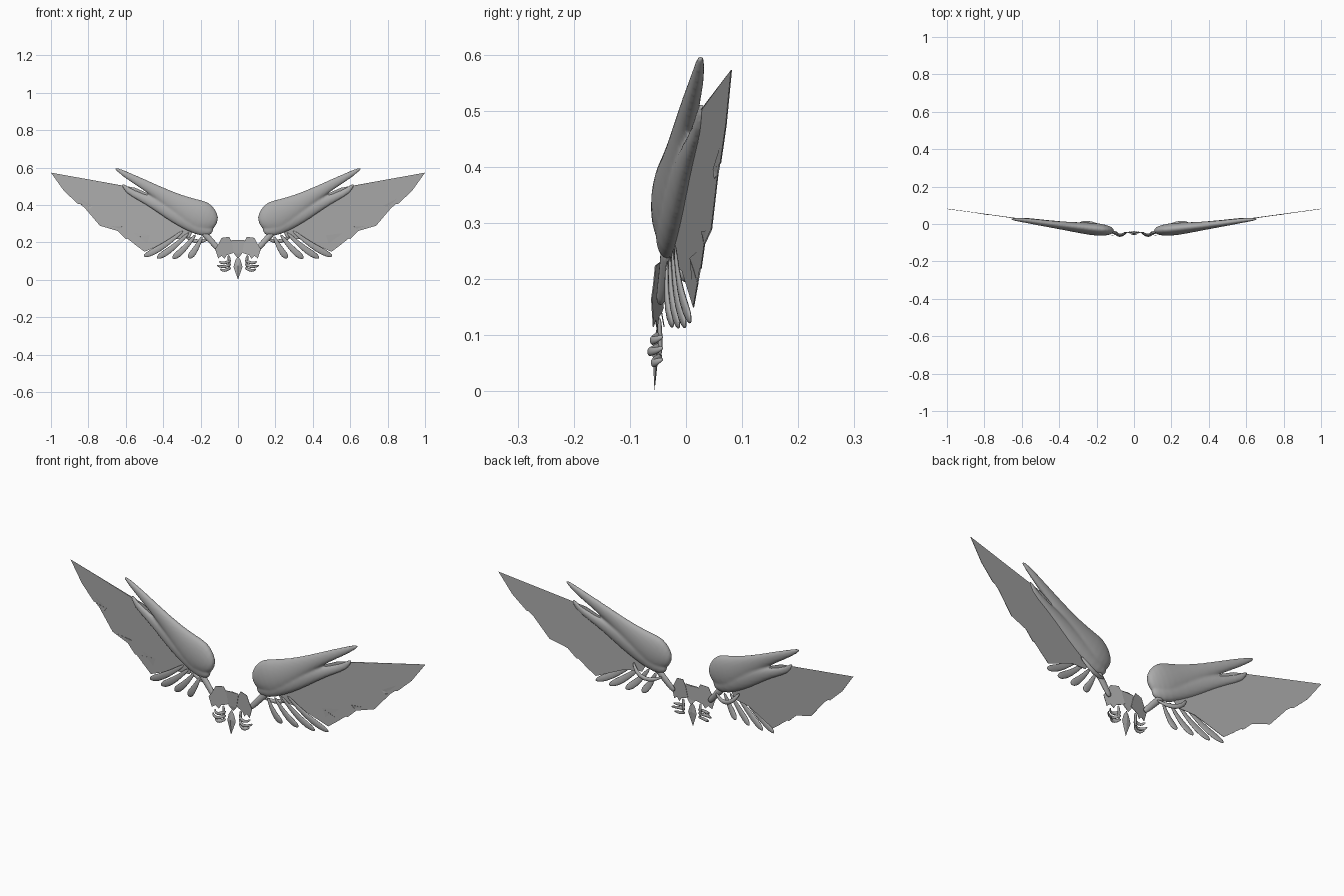
import bpy, bmesh, math
from mathutils import Vector

if "Cube" in bpy.data.objects:
    bpy.data.objects.remove(bpy.data.objects["Cube"])

grey = bpy.data.materials.new("feather_grey")
grey.diffuse_color = (0.41, 0.41, 0.41, 1)
grey.use_nodes = True
grey.node_tree.nodes["Principled BSDF"].inputs["Base Color"].default_value = grey.diffuse_color


def wing_y(x):
    """Depth of the swept wing plane at a given span."""
    return -0.055 + 0.135 * x


def body_y(x):
    """Depth of the gently bowed central shield."""
    return -0.038 - 0.2 * abs(x)


def finish(name, bm, mirror=True):
    bmesh.ops.recalc_face_normals(bm, faces=bm.faces)
    me = bpy.data.meshes.new(name)
    bm.to_mesh(me)
    bm.free()
    me.materials.append(grey)
    ob = bpy.data.objects.new(name, me)
    bpy.context.collection.objects.link(ob)
    if mirror:
        ob.modifiers.new("mirror", 'MIRROR').use_mirror_merge = False
    return ob


def loft(bm, path, n=10):
    """Closed tube; path rows are x, y, z, half width, half depth."""
    pts = [Vector(p[:3]) for p in path]
    rings = []
    for i, p in enumerate(path):
        t = pts[min(i + 1, len(pts) - 1)] - pts[max(i - 1, 0)]
        side = Vector((-t.z, 0, t.x)).normalized()
        depth = t.cross(side).normalized()
        rings.append([bm.verts.new(pts[i] + side * p[3] * math.cos(a) + depth * p[4] * math.sin(a))
                      for a in (2 * math.pi * k / n for k in range(n))])
    for a, b in zip(rings, rings[1:]):
        for k in range(n):
            bm.faces.new((a[k], a[(k + 1) % n], b[(k + 1) % n], b[k]))
    bm.faces.new(rings[0])
    bm.faces.new(rings[-1][::-1])


def smooth(ob, level=1):
    for p in ob.data.polygons:
        p.use_smooth = True
    if level:
        m = ob.modifiers.new("round", 'SUBSURF')
        m.levels = m.render_levels = level
        ob.modifiers.move(len(ob.modifiers) - 1, 0)


def sheet(name, outline, depth, mirror=True):
    """Thin plate cut from an x, z outline."""
    bm = bmesh.new()
    bm.faces.new([bm.verts.new((x, depth(x), z)) for x, z in outline])
    bmesh.ops.triangulate(bm, faces=bm.faces)
    ob = finish(name, bm, mirror)
    ob.modifiers.new("thickness", 'SOLIDIFY').thickness = 0.002
    return ob


# Flat flight feathers with notched trailing edge
sheet("flight_feathers", [
    (1.0, .573), (.93, .475), (.857, .407), (.775, .396), (.79, .38), (.82, .385),
    (.738, .289), (.62, .285), (.645, .262), (.60, .219), (.47, .238), (.557, .193),
    (.50, .15), (.35, .215), (.26, .225), (.22, .30), (.32, .39), (.55, .492), (.62, .503)], wing_y)

# Short inner feathers, fanned under the wing
bm = bmesh.new()
for rx, rz, tx, tz in ((.29, .265, .505, .125), (.26, .255, .435, .116),
                       (.225, .245, .35, .115), (.19, .235, .265, .116)):
    rows = []
    for t, w in ((0, .008), (.3, .013), (.65, .02), (.9, .018), (1, .004)):
        x = rx + (tx - rx) * t
        z = rz + (tz - rz) * t - 0.014 * math.sin(math.pi * t)
        rows.append((x, wing_y(x) - .004 - .006 * math.sin(math.pi * t), z, w, w * .35))
    loft(bm, rows, 8)
smooth(finish("inner_feathers", bm))

# Swollen shoulder running out into two leading-edge fingers
bm = bmesh.new()
loft(bm, [(.665, .027, .602, .006, .006), (.60, .022, .562, .019, .012), (.52, .01, .52, .026, .016),
          (.42, -.004, .463, .037, .02), (.33, -.015, .405, .058, .026), (.25, -.024, .36, .08, .033),
          (.19, -.03, .335, .092, .035), (.14, -.035, .315, .065, .028), (.11, -.037, .305, .025, .012)], 14)
loft(bm, [(.62, .028, .517, .006, .006), (.595, .025, .478, .019, .010), (.52, .014, .442, .021, .014),
          (.44, .0, .407, .034, .019), (.34, -.013, .352, .048, .024), (.25, -.024, .305, .05, .027),
          (.18, -.032, .27, .045, .025), (.13, -.036, .26, .02, .012)], 14)
shoulder = finish("wing_arm", bm)
smooth(shoulder)
m = shoulder.modifiers.new("blend", 'REMESH')
m.mode, m.voxel_size, m.use_smooth_shade = 'VOXEL', 0.006, True
m = shoulder.modifiers.new("soften", 'SMOOTH')
m.factor, m.iterations = 0.5, 3
for _ in range(2):
    shoulder.modifiers.move(len(shoulder.modifiers) - 1, 1)

# Slim neck joining the shoulder to the shield
bm = bmesh.new()
loft(bm, [(.20, -.032, .27, .02, .014), (.15, -.036, .215, .016, .012),
          (.105, -.045, .165, .016, .01), (.098, -.046, .158, .008, .005)], 10)
smooth(finish("wing_joint", bm))

# Curved spur behind the wing root
bm = bmesh.new()
loft(bm, [(.30, -.005, .27, .006, .005), (.275, .012, .228, .012, .009), (.23, .008, .203, .013, .009),
          (.185, -.008, .205, .011, .008), (.15, -.025, .225, .005, .004)], 8)
smooth(finish("rear_spur", bm))

# Central shield: middle panel, side panels and tail point
sheet("shield_middle", [(-.036, .213), (0, .213), (.036, .213), (.022, .14), (0, .115), (-.022, .14)],
      lambda x: body_y(x) - .002, False)
sheet("shield_side", [(.048, .23), (.088, .224), (.105, .19), (.122, .165), (.106, .115), (.088, .128),
                      (.072, .112), (.06, .132), (.03, .142), (.018, .15), (.032, .20)], body_y)
bm = bmesh.new()
tail = [(0, -.05, .125), (.014, -.052, .105), (.024, -.052, .07), (0, -.056, 0),
        (-.024, -.052, .07), (-.014, -.052, .105)]
ring = [bm.verts.new(p) for p in tail]
for dy in (-.008, .004):
    hub = bm.verts.new((0, -.052 + dy, .075))
    for i in range(6):
        bm.faces.new((ring[i], ring[(i + 1) % 6], hub))
finish("tail_point", bm, False)

# Three curled claws on each side of the tail
bm = bmesh.new()
for z, s in ((.093, .9), (.073, 1.0), (.053, .85)):
    loft(bm, [(.036 + .01 * (1 - s), -.042, z + .012, .006, .004), (.055, -.056, z + .002, .009, .006),
              (.075, -.066 * s - .003, z - .004, .009, .006), (.10 * s + .005, -.052, z, .007, .005),
              (.108 * s + .003, -.04, z + .006, .003, .003)], 8)
loft(bm, [(.05, -.048, .135, .008, .004), (.046, -.046, .10, .009, .005), (.048, -.046, .06, .005, .004)], 8)
smooth(finish("claws", bm))
